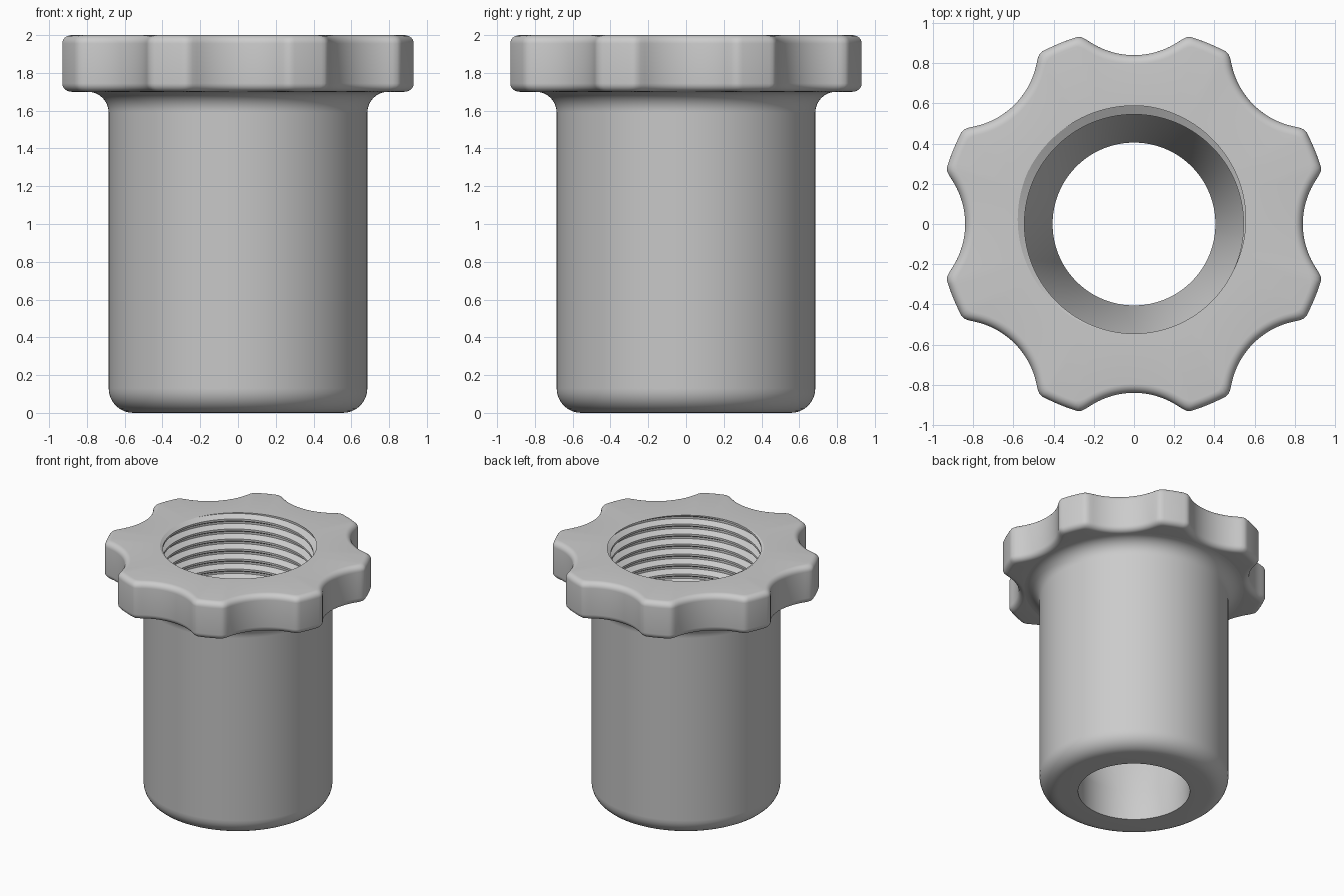
import bpy, bmesh
from math import sin, cos, pi, sqrt, floor, ceil, radians

if "Cube" in bpy.data.objects:
    bpy.data.objects.remove(bpy.data.objects["Cube"], do_unlink=True)

SEGS = 320
TOP, FLANGE_Z = 2.0, 1.70
PITCH, THREAD_END = 0.08, 0.7
THREAD = [(0, 0.545), (0.2, 0.545), (0.5, 0.588), (0.7, 0.588), (1, 0.545)]

grey = bpy.data.materials.new("plain grey")
grey.use_nodes = True
grey.diffuse_color = (0.6, 0.6, 0.6, 1)
grey.node_tree.nodes["Principled BSDF"].inputs["Base Color"].default_value = (0.6, 0.6, 0.6, 1)


def arc(r, z, radius, start, end, steps=8):
    """Points (r, z) on an arc, angles in degrees."""
    angles = [radians(start + (end - start) * i / steps) for i in range(steps + 1)]
    return [(r + radius * cos(a), z + radius * sin(a)) for a in angles]


def sweep(name, column):
    """Skin a surface from one (r, z) column per angle round the z axis."""
    bm = bmesh.new()
    grid = []
    for i in range(SEGS + 1):
        t = 2 * pi * i / SEGS
        grid.append([bm.verts.new((r * cos(t), r * sin(t), z)) for r, z in column(t)])
    for a, b in zip(grid, grid[1:]):
        for k in range(len(a) - 1):
            bm.faces.new((a[k], b[k], b[k + 1], a[k + 1]))
    bmesh.ops.remove_doubles(bm, verts=bm.verts, dist=0.00005)
    mesh = bpy.data.meshes.new(name)
    bm.to_mesh(mesh)
    bm.free()
    mesh.materials.append(grey)
    obj = bpy.data.objects.new(name, mesh)
    bpy.context.collection.objects.link(obj)
    bpy.ops.object.select_all(action="DESELECT")
    obj.select_set(True)
    bpy.context.view_layer.objects.active = obj
    bpy.ops.object.shade_smooth_by_angle(angle=radians(35))
    return obj


def outline(t, inset):
    """Eight-scallop grip radius at an angle, moved inward by inset."""
    step = pi / 4
    phi = t - round(t / step) * step
    rim, centre, scoop = 0.972 - inset, 1.24, 0.4 + inset
    root = scoop ** 2 - (centre * sin(phi)) ** 2
    if root <= 0:
        return rim
    cut = centre * cos(phi) - sqrt(root)
    blend = 0.035
    h = max(blend - abs(rim - cut), 0) / blend
    return min(rim, cut) - h * h * blend / 4


def thread_phase(z, t):
    return (z - TOP) / PITCH - t / (2 * pi) + 0.93


def thread_radius(z, t):
    u = thread_phase(z, t)
    u -= floor(u)
    for (u0, r0), (u1, r1) in zip(THREAD, THREAD[1:]):
        if u <= u1:
            return r0 + (r1 - r0) * (u - u0) / (u1 - u0)
    return THREAD[0][1]


# Sleeve: rounded foot, straight wall and flare under the flange
def sleeve_column(t):
    foot = arc(0.555, 0.13, 0.13, -90, 0)
    flare = arc(0.795, 1.59, 0.11, 180, 90)
    return [(0.405, 0)] + foot + flare


# Grip flange: scalloped outline with rounded upper and lower edges
def flange_column(t):
    soft = 0.045
    low = arc(-soft, FLANGE_Z + soft, soft, -90, 0, 6)
    high = arc(-soft, TOP - soft, soft, 0, 90, 6)
    side = [(outline(t, -d), z) for d, z in low + high]
    return [(0.795, FLANGE_Z)] + side + [(thread_radius(TOP, t), TOP)]


# Threaded bore: helical groove running out at the top face
def thread_column(t):
    points = [(thread_radius(TOP, t), TOP)]
    turns = ceil((TOP - THREAD_END) / PITCH) + 2
    for n in range(1, -turns - 1, -1):
        for u, r in reversed(THREAD[:-1]):
            z = TOP + (n + u - thread_phase(TOP, t)) * PITCH
            level = min(max(z, THREAD_END), TOP)
            points.append((r if level == z else thread_radius(level, t), level))
    return points + [(thread_radius(THREAD_END, t), THREAD_END)]


# Lower bore: taper down to the straight outlet hole
def outlet_column(t):
    return [(thread_radius(THREAD_END, t), THREAD_END), (0.405, 0.24), (0.405, 0)]


sweep("sleeve", sleeve_column)
sweep("grip_flange", flange_column)
sweep("threaded_bore", thread_column)
sweep("outlet_bore", outlet_column)
